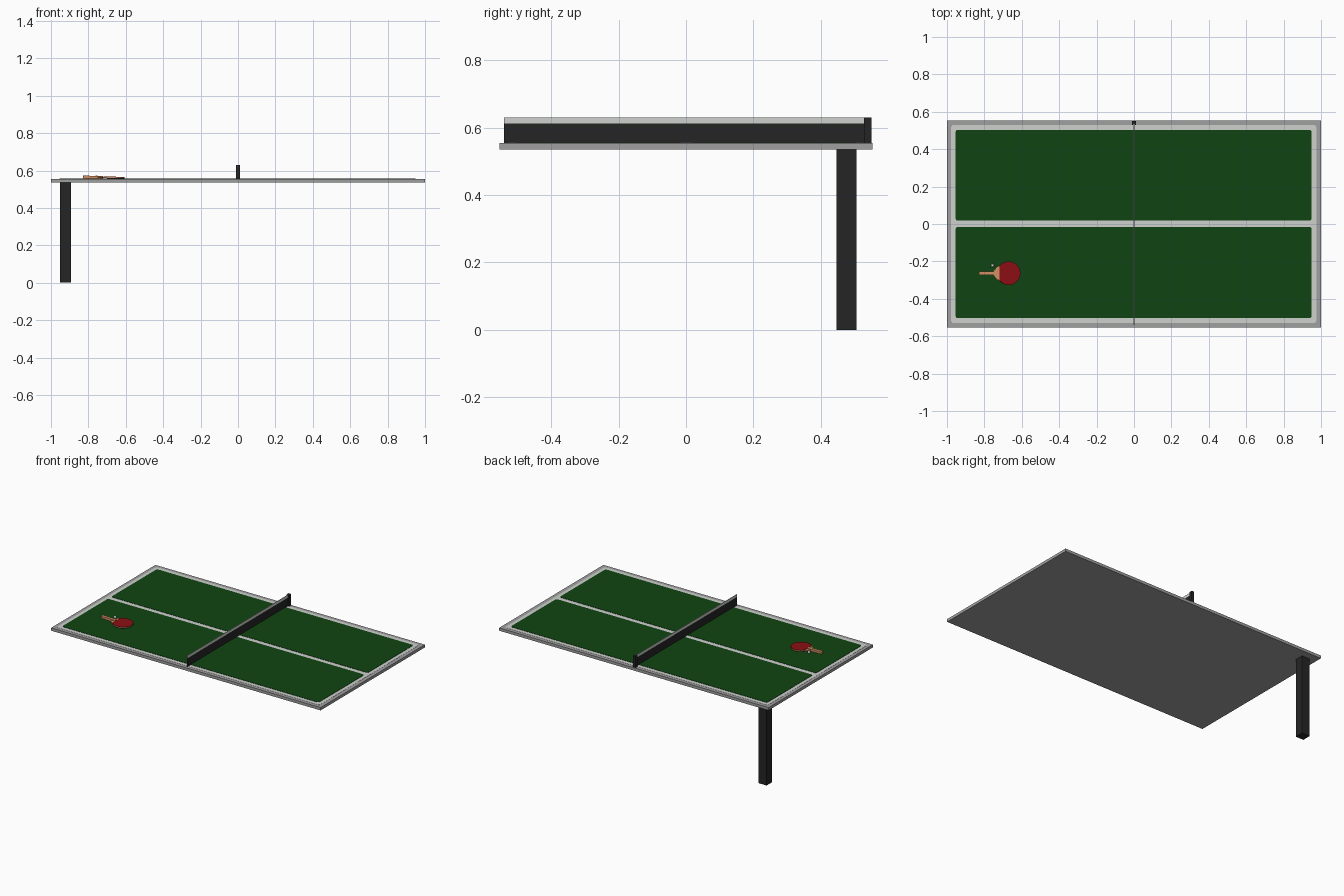
import bpy, bmesh, math
from mathutils import Matrix

cube = bpy.data.objects.get("Cube")
if cube:
    bpy.data.objects.remove(cube, do_unlink=True)


def material(name, r, g, b):
    m = bpy.data.materials.new(name)
    m.use_nodes = True
    m.diffuse_color = (r, g, b, 1)
    bsdf = next(n for n in m.node_tree.nodes if n.type == "BSDF_PRINCIPLED")
    bsdf.inputs["Base Color"].default_value = (r, g, b, 1)
    bsdf.inputs["Roughness"].default_value = 0.6
    return m


GREY = material("frame grey", 0.35, 0.35, 0.35)
WHITE = material("line white", 0.62, 0.64, 0.62)
GREEN = material("court green", 0.005, 0.06, 0.006)
BLACK = material("black", 0.018, 0.018, 0.018)
RED = material("rubber red", 0.26, 0.005, 0.007)
WOOD = material("wood", 0.64, 0.28, 0.13)


def prism(name, outline, z0, z1, mat):
    """Extrude a counter-clockwise outline from z0 to z1."""
    bm = bmesh.new()
    face = bm.faces.new([bm.verts.new((x, y, z0)) for x, y in outline])
    ext = bmesh.ops.extrude_face_region(bm, geom=[face])
    top = [v for v in ext["geom"] if isinstance(v, bmesh.types.BMVert)]
    bmesh.ops.translate(bm, verts=top, vec=(0, 0, z1 - z0))
    bmesh.ops.recalc_face_normals(bm, faces=bm.faces)
    me = bpy.data.meshes.new(name)
    bm.to_mesh(me)
    bm.free()
    me.materials.append(mat)
    ob = bpy.data.objects.new(name, me)
    bpy.context.collection.objects.link(ob)
    return ob


def rect(x0, x1, y0, y1, r=0.0):
    """Rectangle outline, with corners of radius r when r is given."""
    if not r:
        return [(x0, y0), (x1, y0), (x1, y1), (x0, y1)]
    pts = []
    centres = [(x1 - r, y1 - r), (x0 + r, y1 - r), (x0 + r, y0 + r), (x1 - r, y0 + r)]
    for q, (cx, cy) in enumerate(centres):
        for k in range(4):
            a = (q + k / 3) * math.pi / 2
            pts.append((cx + r * math.cos(a), cy + r * math.sin(a)))
    return pts


# Table top, white border and the two court halves
TOP = 0.554
prism("table_top", rect(-1, 1, -0.553, 0.553), 0.535, TOP, GREY)
prism("white_lines", rect(-0.978, 0.975, -0.53, 0.53, 0.015), TOP - 0.002, TOP + 0.001, WHITE)
for name, y0, y1 in (("front_court", -0.503, -0.016), ("back_court", 0.018, 0.503)):
    prism(name, rect(-0.954, 0.95, y0, y1, 0.012), TOP - 0.001, TOP + 0.003, GREEN)

# Single corner leg
prism("leg", rect(-0.952, -0.893, 0.446, 0.505), 0, 0.536, BLACK)

# Net, its white tape and the post
prism("net", rect(-0.001, 0.001, -0.54, 0.535), TOP, 0.613, BLACK)
prism("net_tape", rect(-0.0015, 0.0015, -0.54, 0.535), 0.612, 0.63, WHITE)
prism("net_post", rect(-0.01, 0.01, 0.528, 0.55), TOP - 0.001, 0.63, BLACK)

# Paddle, laid out around the blade centre
R = 0.063
CUT = -0.05
start = math.acos(CUT / R)
rubber = [(R * math.cos(a), R * math.sin(a))
          for a in (-start + 2 * start * i / 18 for i in range(19))]
neck = [(-0.062, 0.036), (-0.08, 0.013), (-0.08, -0.013), (-0.062, -0.036)]
blade = rubber + neck
parts = [
    prism("paddle_blade", blade, -0.0025, 0.0025, WOOD),
    prism("paddle_top_rubber", rubber, 0.0025, 0.0045, RED),
    prism("paddle_bottom_rubber", rubber, -0.0045, -0.0025, BLACK),
    prism("paddle_handle", rect(-0.158, -0.052, -0.01, 0.01, 0.004), -0.007, 0.007, WOOD),
]
place = Matrix.Translation((-0.67, -0.263, 0.5625)) @ Matrix.Rotation(0.02, 4, "Y")
for ob in parts:
    ob.matrix_world = place

# Ball beside the paddle
bpy.ops.mesh.primitive_uv_sphere_add(segments=16, ring_count=8, radius=0.009,
                                     location=(-0.757, -0.222, TOP + 0.011))
ball = bpy.context.object
ball.name = "ball"
ball.data.materials.append(WHITE)
bpy.ops.object.shade_smooth()
